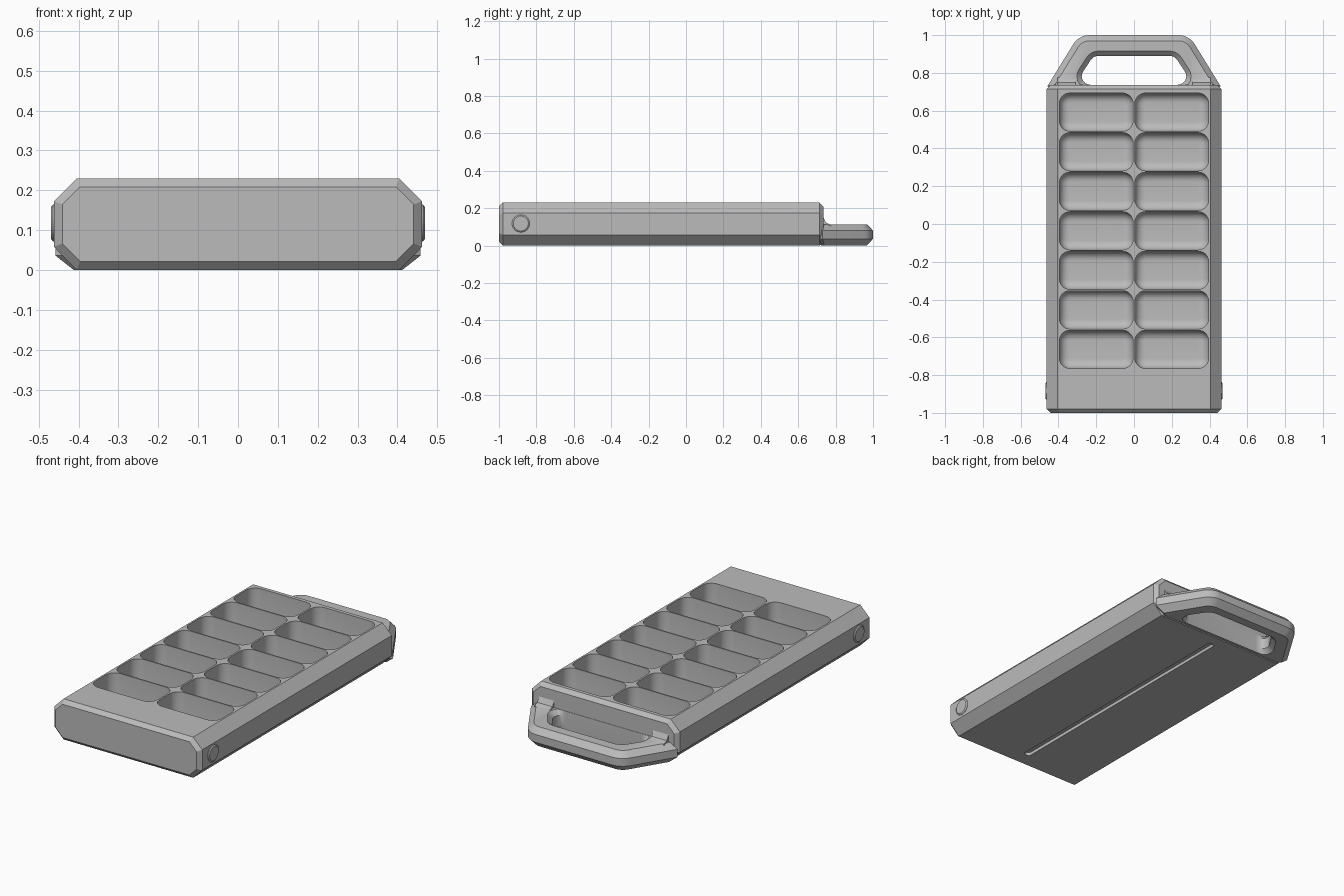
import bpy, bmesh, math
from mathutils import Vector

if "Cube" in bpy.data.objects:
    bpy.data.objects.remove(bpy.data.objects["Cube"])

grey = bpy.data.materials.new("light grey plastic")
grey.diffuse_color = (0.5, 0.5, 0.5, 1)
grey.use_nodes = True
grey.node_tree.nodes["Principled BSDF"].inputs["Base Color"].default_value = grey.diffuse_color


def rounded(points, radii, n=7):
    """Round the corners of a convex counter-clockwise polygon."""
    out = []
    for i, (p, r) in enumerate(zip(points, radii)):
        p = Vector(p)
        a = (Vector(points[i - 1]) - p).normalized()
        b = (Vector(points[(i + 1) % len(points)]) - p).normalized()
        if r == 0:
            out.append(p)
            continue
        half = a.angle(b) / 2
        centre = p + (a + b).normalized() * r / math.sin(half)
        start = p + a * r / math.tan(half) - centre
        sweep = math.pi - 2 * half
        for k in range(n + 1):
            t = sweep * k / n
            c, s = math.cos(t), math.sin(t)
            out.append(centre + Vector((start.x * c - start.y * s,
                                        start.x * s + start.y * c)))
    return out


def inset(poly, d):
    """Move every side of a counter-clockwise polygon inwards by d."""
    out = []
    for i, p in enumerate(poly):
        a = (p - poly[i - 1]).normalized()
        b = (poly[(i + 1) % len(poly)] - p).normalized()
        na, nb = Vector((-a.y, a.x)), Vector((-b.y, b.x))
        out.append(p + (na + nb) * d / (1 + na.dot(nb)))
    return out


def loft(bm, rings):
    """Skin equal rings of 3D points and cap both ends."""
    vs = [[bm.verts.new(p) for p in ring] for ring in rings]
    n = len(vs[0])
    for a, b in zip(vs, vs[1:]):
        for i in range(n):
            bm.faces.new((a[i], a[(i + 1) % n], b[(i + 1) % n], b[i]))
    bm.faces.new(vs[0])
    bm.faces.new(vs[-1])


def finish(name, bm):
    bmesh.ops.recalc_face_normals(bm, faces=bm.faces)
    me = bpy.data.meshes.new(name)
    bm.to_mesh(me)
    bm.free()
    ob = bpy.data.objects.new(name, me)
    bpy.context.collection.objects.link(ob)
    me.materials.append(grey)
    return ob


def boolean(ob, tool, op):
    """Apply a boolean and discard the tool."""
    bpy.context.view_layer.objects.active = ob
    m = ob.modifiers.new(op, 'BOOLEAN')
    m.operation, m.object, m.solver = op, tool, 'EXACT'
    bpy.ops.object.modifier_apply(modifier=m.name)
    bpy.data.objects.remove(tool)


def flat(poly, z):
    return [(p.x, p.y, z) for p in poly]


# Body: eight-sided section with chamfered ends
section = [Vector(p) for p in ((-.405, 0), (.405, 0), (.462, .058), (.462, .173),
                               (.405, .23), (-.405, .23), (-.462, .173), (-.462, .058))]
bm = bmesh.new()
loft(bm, [[(p.x, y, p.y) for p in inset(section, d)]
          for y, d in ((-1, .021), (-.979, 0), (.714, 0), (.735, .021))])
tray = finish("tray_body", bm)

# Handle: tapered plate with chamfered rim
outline = rounded([(-.40, .69), (.40, .69), (.458, .73), (.292, 1), (-.292, 1), (-.458, .73)],
                  [0, 0, 0, .1, .1, 0])
bm = bmesh.new()
loft(bm, [flat(inset(outline, d), z)
          for z, d in ((0, .034), (.036, 0), (.08, 0), (.112, .03))])
boolean(tray, finish("handle", bm), 'UNION')

# Handle roots: small ramps against the end wall
bm = bmesh.new()
for s in (-1, 1):
    loft(bm, [[(s * x, y, z) for y, z in ((.70, .09), (.775, .09), (.775, .112),
                                         (.75, .122), (.735, .15), (.70, .15))]
              for x in (.31, .405)])
boolean(tray, finish("handle_roots", bm), 'UNION')

# Grip opening with flared edges
grip = rounded([(-.315, .737), (.315, .737), (.215, .89), (-.215, .89)],
               [.045, .045, .05, .05])
bm = bmesh.new()
loft(bm, [[(p.x, max(p.y, .737), z) for p in inset(grip, -d)]
          for z, d in ((-.02, .045), (.025, 0), (.087, 0), (.112, .025), (.17, .025))])
boolean(tray, finish("grip_cutter", bm), 'DIFFERENCE')

# Compartments: two columns of seven with filleted floors
pocket = rounded([(-.195, -.101), (.195, -.101), (.195, .101), (-.195, .101)], [.056] * 4)
floor, fillet = .06, .05
levels = [(.27, 0)] + [(floor + fillet * (1 - math.sin(a)), fillet * (1 - math.cos(a)))
                       for a in (math.pi / 2 * k / 7 for k in range(8))]
bm = bmesh.new()
for cx in (-.2, .2):
    for row in range(7):
        shift = Vector((cx, .592 - .2093 * row))
        loft(bm, [flat([p + shift for p in inset(pocket, d)], z) for z, d in levels])
boolean(tray, finish("pocket_cutter", bm), 'DIFFERENCE')

# Long groove along the underside
groove = rounded([(-.02, -.9), (.02, -.9), (.02, .65), (-.02, .65)], [.0195] * 4)
bm = bmesh.new()
loft(bm, [flat(groove, -.02), flat(groove, .018)])
boolean(tray, finish("groove_cutter", bm), 'DIFFERENCE')

# Round side buttons
buttons = []
for name, s in (("left_button", -1), ("right_button", 1)):
    bm = bmesh.new()
    loft(bm, [[(s * x, -.883 + r * math.cos(math.tau * k / 32),
                .118 + r * math.sin(math.tau * k / 32)) for k in range(32)]
              for x, r in ((.44, .047), (.464, .047), (.469, .04))])
    buttons.append(finish(name, bm))

# Smooth the curved parts, keep the chamfers crisp
for ob in [tray] + buttons:
    bpy.ops.object.select_all(action='DESELECT')
    ob.select_set(True)
    bpy.context.view_layer.objects.active = ob
    bpy.ops.object.shade_smooth_by_angle(angle=math.radians(25))
